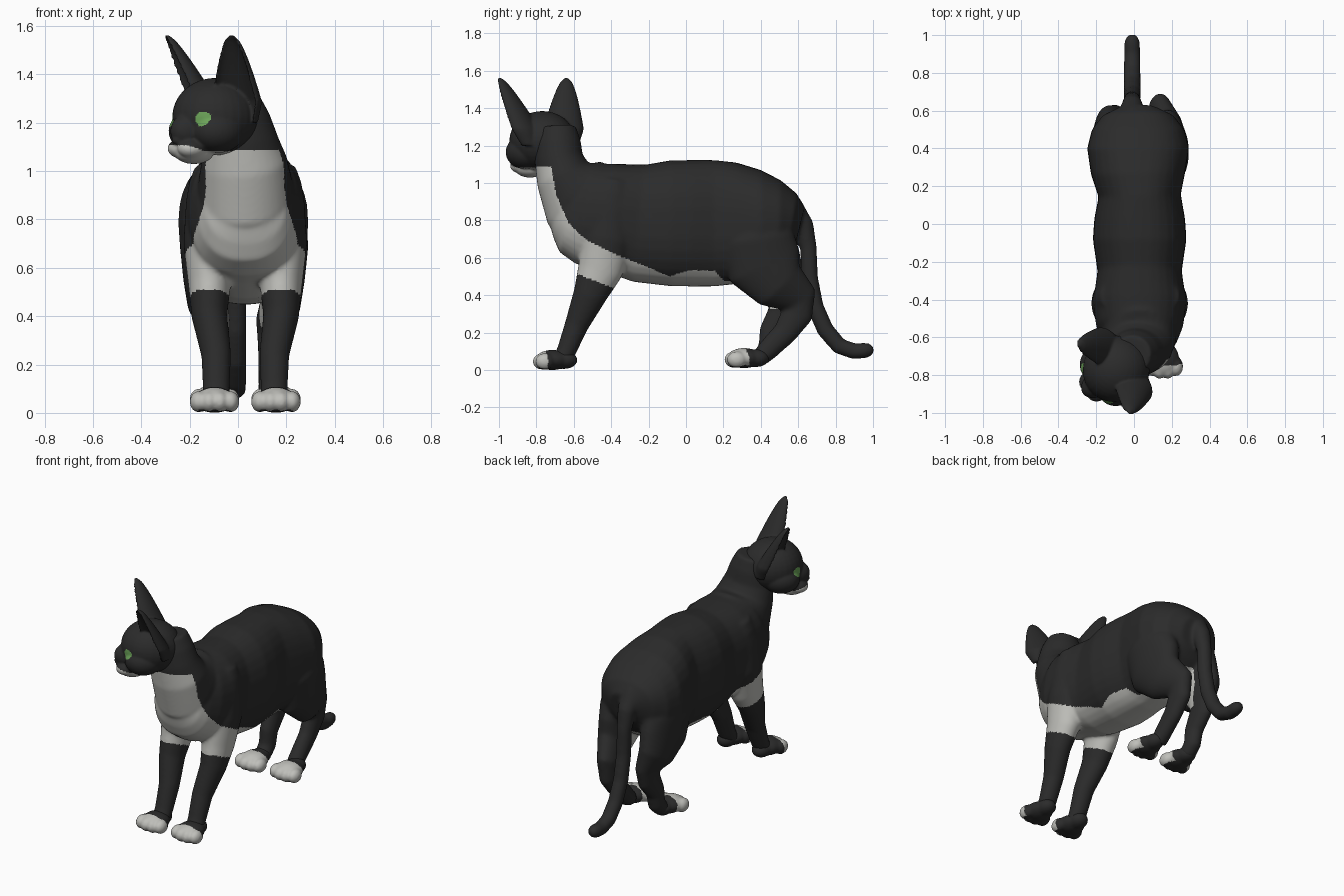
import bpy, bmesh
from math import sin, cos, pi, radians, copysign
from mathutils import Vector, Matrix

old = bpy.data.objects.get("Cube")
if old:
    bpy.data.objects.remove(old, do_unlink=True)


def material(name, r, g, b):
    m = bpy.data.materials.new(name)
    m.use_nodes = True
    m.diffuse_color = (r, g, b, 1)
    m.node_tree.nodes["Principled BSDF"].inputs["Base Color"].default_value = (r, g, b, 1)
    return m


BLACK = material("black_fur", 0.024, 0.024, 0.024)
WHITE = material("white_fur", 0.52, 0.52, 0.49)
GREEN = material("green_eye", 0.15, 0.37, 0.1)

# Head frame: the head is turned towards the model's right
LEFT, FWD = Vector((0.6, -0.8, 0)), Vector((-0.8, -0.6, 0))
HEAD = Vector((-0.07, -0.75, 0))


def head_point(l, f, z):
    return HEAD + LEFT * l + FWD * f + Vector((0, 0, z))


def skin(bm, rings):
    """Closed solid through matching rings of points."""
    rings = [[bm.verts.new(p) for p in ring] for ring in rings]
    count = len(rings[0])
    for a, b in zip(rings, rings[1:]):
        for k in range(count):
            j = (k + 1) % count
            bm.faces.new((a[k], a[j], b[j], b[k]))
    bm.faces.new(rings[0][::-1])
    bm.faces.new(rings[-1])


def loft(bm, points, power=1.0, sides=32):
    """Tube through (x, y, z, side radius, other radius)."""
    centres = [Vector(p[:3]) for p in points]
    rings = []
    for i, p in enumerate(points):
        t = (centres[min(i + 1, len(points) - 1)] - centres[max(i - 1, 0)]).normalized()
        n = t.cross(Vector((1, 0, 0))).normalized()
        s = n.cross(t)
        ring = []
        for k in range(sides):
            c, d = cos(2 * pi * k / sides), sin(2 * pi * k / sides)
            c, d = copysign(abs(c) ** power, c), copysign(abs(d) ** power, d)
            ring.append(centres[i] + s * c * p[3] + n * d * p[4])
        rings.append(ring)
    skin(bm, rings)


def blob(bm, centre, radii, turned=False):
    """Ellipsoid, optionally aligned with the turned head."""
    rot = Matrix((LEFT, -FWD, (0, 0, 1))).transposed().to_4x4() if turned else Matrix()
    mat = Matrix.Translation(centre) @ rot @ Matrix.Diagonal((*radii, 1))
    bmesh.ops.create_uvsphere(bm, u_segments=28, v_segments=18, radius=1, matrix=mat)


def finish(name, bm, mats, rule, voxel, smooth):
    """Melt the volumes together, smooth them and paint the faces by a rule."""
    bmesh.ops.recalc_face_normals(bm, faces=bm.faces)
    mesh = bpy.data.meshes.new(name)
    bm.to_mesh(mesh)
    bm.free()
    ob = bpy.data.objects.new(name, mesh)
    bpy.context.collection.objects.link(ob)
    r = ob.modifiers.new("melt", "REMESH")
    r.mode, r.voxel_size = "VOXEL", voxel
    s = ob.modifiers.new("soften", "SMOOTH")
    s.factor, s.iterations = 0.5, smooth
    dg = bpy.context.evaluated_depsgraph_get()
    ob.data = bpy.data.meshes.new_from_object(ob.evaluated_get(dg))
    ob.modifiers.clear()
    ob.data.name = name
    ob.data.materials.clear()
    for m in mats:
        ob.data.materials.append(m)
    for p in ob.data.polygons:
        p.use_smooth = True
        p.material_index = int(rule(p.center, p.normal))


# Bib and belly: white lies below this side line of (y, z)
BIB = [(-0.72, 1.08), (-0.695, 0.94), (-0.63, 0.79), (-0.54, 0.70), (-0.355, 0.61),
       (-0.19, 0.545), (-0.09, 0.5), (0.02, 0.535), (0.155, 0.53), (0.2, 0.48)]


def bib_rule(c, n):
    if c.y > 0.2:
        inner = abs(c.x - 0.03) < 0.1 and (n.x * (c.x - 0.03) < 0 or n.z < -0.6)
        return inner and c.y < 0.52 and 0.33 < c.z < 0.62
    if c.y < -0.3 and c.z < 0.51 - 0.4 * max(0, c.y + 0.57):
        return False
    if c.y <= BIB[0][0]:
        return c.z < 1.085
    for (y0, z0), (y1, z1) in zip(BIB, BIB[1:]):
        if y0 <= c.y <= y1:
            return c.z < z0 + (z1 - z0) * (c.y - y0) / (y1 - y0)
    return False


# Body: torso, neck, legs and tail melted together
bm = bmesh.new()
torso = [(-0.70, 0.88, 0.11, 0.11), (-0.66, 0.87, 0.17, 0.175), (-0.61, 0.855, 0.2, 0.235),
         (-0.54, 0.835, 0.23, 0.272), (-0.42, 0.82, 0.248, 0.287), (-0.25, 0.785, 0.223, 0.315),
         (-0.08, 0.785, 0.248, 0.337), (0.03, 0.785, 0.24, 0.338), (0.15, 0.785, 0.218, 0.338),
         (0.27, 0.785, 0.25, 0.325), (0.4, 0.785, 0.27, 0.285), (0.5, 0.785, 0.245, 0.23),
         (0.57, 0.78, 0.19, 0.165), (0.61, 0.77, 0.1, 0.1)]
loft(bm, [(0.03 - 0.008 * (p[0] > 0.2), *p) for p in torso], power=0.85)
loft(bm, [(0.03, -0.44, 0.86, 0.2, 0.2), (0.03, -0.595, 0.945, 0.195, 0.222),
          (0.025, -0.655, 1.04, 0.178, 0.152), (0.012, -0.68, 1.13, 0.152, 0.13),
          (0.0, -0.685, 1.22, 0.132, 0.122), (-0.01, -0.69, 1.3, 0.1, 0.1)])
for side in (-1, 1):
    # Front leg with shoulder
    top, foot = 0.03 + side * 0.148, 0.03 + side * 0.12
    loft(bm, [(top, -0.38, 1.02, 0.06, 0.07), (top, -0.39, 0.95, 0.085, 0.11),
              (top, -0.40, 0.86, 0.098, 0.12), (top, -0.42, 0.7, 0.108, 0.14),
              (top, -0.46, 0.53, 0.088, 0.12), (top, -0.515, 0.4, 0.074, 0.09),
              (foot, -0.585, 0.24, 0.062, 0.064), (foot, -0.64, 0.1, 0.056, 0.052),
              (foot, -0.67, 0.05, 0.056, 0.047)])
    # Hind leg, the left hock standing a little further back
    hip, foot = 0.025 + side * 0.152, 0.02 + side * 0.115
    back = 0.025 if side > 0 else -0.05
    loft(bm, [(hip, 0.38, 0.82, 0.09, 0.12), (hip, 0.38, 0.7, 0.115, 0.2),
              (hip, 0.42, 0.56, 0.1, 0.205), (hip, 0.5, 0.455, 0.082, 0.15),
              (foot, 0.58 + back, 0.375, 0.062, 0.103), (foot, 0.57 + back, 0.3, 0.054, 0.085),
              (foot, 0.505 + back, 0.2, 0.05, 0.066), (foot, 0.44, 0.11, 0.05, 0.057),
              (foot, 0.39, 0.06, 0.052, 0.047)])
tail = [(0.47, 0.9, 0.09), (0.565, 0.855, 0.075), (0.628, 0.77, 0.056), (0.655, 0.65, 0.045),
        (0.66, 0.5, 0.045), (0.69, 0.34, 0.046), (0.745, 0.215, 0.046), (0.82, 0.128, 0.045),
        (0.9, 0.1, 0.043), (0.96, 0.105, 0.042), (0.99, 0.11, 0.032), (1.005, 0.112, 0.015)]
loft(bm, [(-0.01, y, z, r, r) for y, z, r in tail])
finish("body", bm, (BLACK, WHITE), bib_rule, 0.0095, 14)

# Paws with soft toes
for end, y, z, edge in (("front", -0.715, 0.054, -0.738), ("hind", 0.31, 0.064, 0.338)):
    for side, word in ((-1, "right"), (1, "left")):
        x = 0.03 + side * 0.127
        bm = bmesh.new()
        blob(bm, (x, y, z), (0.082, 0.092, 0.054))
        blob(bm, (x, y + 0.065, z), (0.058, 0.07, 0.048))
        for i in range(4):
            u = i - 1.5
            blob(bm, (x + u * 0.044, y - 0.06 + abs(u) * 0.014, z - 0.008), (0.037, 0.052, 0.044))
        finish(f"{end}_{word}_paw", bm, (BLACK, WHITE),
               lambda c, n: c.y < edge - 0.4 * max(0, c.z - 0.07) and n.z > -0.85, 0.008, 8)

# Head: skull, cheeks, bridge, muzzle, chin and nose
bm = bmesh.new()
blob(bm, head_point(0, 0.03, 1.225), (0.175, 0.18, 0.16), True)
for s in (-1, 1):
    blob(bm, head_point(s * 0.08, 0.075, 1.165), (0.1, 0.115, 0.09), True)
    blob(bm, head_point(s * 0.034, 0.175, 1.093), (0.055, 0.065, 0.042), True)
blob(bm, head_point(0, 0.15, 1.165), (0.07, 0.1, 0.08), True)
blob(bm, head_point(0, 0.14, 1.075), (0.075, 0.085, 0.046), True)
blob(bm, head_point(0, 0.225, 1.128), (0.026, 0.024, 0.02), True)

# Ears: tapering crescents opening forward and slightly outward
STEPS, ARC = 16, 14
for s in (-1, 1):
    base, tip = head_point(s * 0.105, -0.01, 1.2), head_point(s * 0.222, 0.112, 1.562)
    out = (FWD + LEFT * s * 0.5).normalized()
    across = out.cross(Vector((0, 0, 1)))
    rings = []
    for i in range(STEPS + 1):
        t = i / STEPS
        r = min(0.118 * (1 - t) ** 0.6, 0.075 + 0.11 * t) + 0.01
        centre = base.lerp(tip, t)
        angles = [radians(-100 + 200 * j / ARC) for j in range(ARC + 1)]
        rear = [centre + across * sin(a) * r - out * cos(a) * r * 0.75 for a in angles]
        cup = [centre + across * sin(a) * r * 0.86 - out * (cos(a) * r * 0.5 - 0.016)
               for a in reversed(angles)]
        rings.append(rear + cup)
    skin(bm, rings)


def head_rule(c, n):
    l, f = (c - HEAD).dot(LEFT), (c - HEAD).dot(FWD)
    # Eyes are ovals painted flush with the face
    if f > 0.1 and ((abs(l) - 0.104) / 0.028) ** 2 + ((c.z - 1.215) / 0.03) ** 2 < 1:
        return 2
    return f > 0.0 and c.z < 1.083 + 0.3 * max(0, f - 0.15)


finish("head", bm, (BLACK, WHITE, GREEN), head_rule, 0.006, 10)
